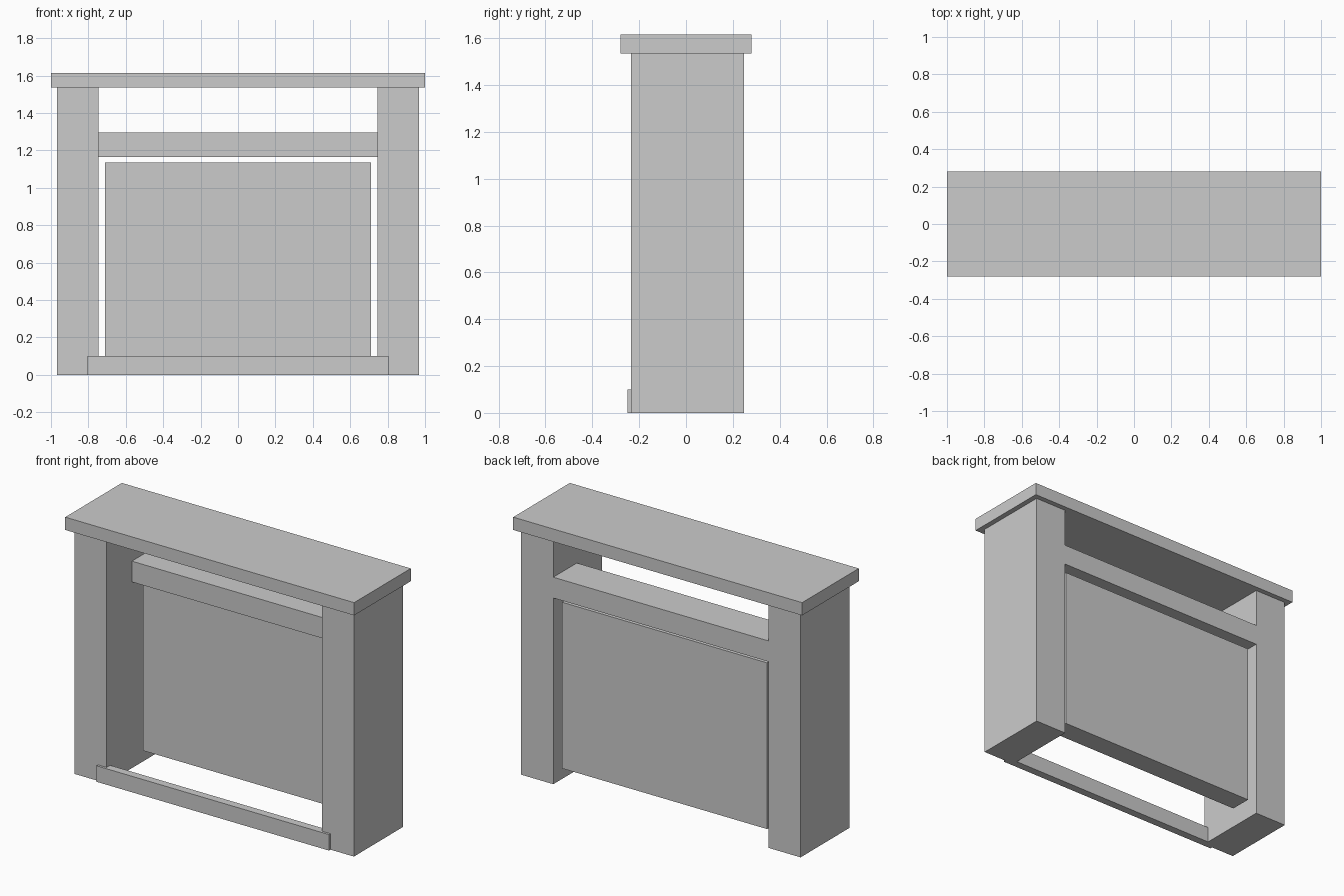
import bpy
import bmesh
from mathutils import Vector

if "Cube" in bpy.data.objects:
    bpy.data.objects.remove(bpy.data.objects["Cube"])


def box(name, x, y, z):
    """Axis-aligned box from (min, max) ranges."""
    lo, hi = Vector((x[0], y[0], z[0])), Vector((x[1], y[1], z[1]))
    bm = bmesh.new()
    bmesh.ops.create_cube(bm, size=1)
    bmesh.ops.scale(bm, vec=hi - lo, verts=bm.verts)
    mesh = bpy.data.meshes.new(name)
    bm.to_mesh(mesh)
    bm.free()
    obj = bpy.data.objects.new(name, mesh)
    obj.location = (lo + hi) / 2
    bpy.context.collection.objects.link(obj)
    return obj


# Top slab
box("top_slab", (-1, 1), (-0.28, 0.28), (1.535, 1.615))

# Side pillars
for side, s in (("left", -1), ("right", 1)):
    box(side + "_pillar", sorted((s * 0.745, s * 0.967)), (-0.235, 0.248), (0, 1.535))

# Shelf rail between the pillars, flush with their back
box("shelf_rail", (-0.745, 0.745), (0.015, 0.248), (1.165, 1.295))

# Inset panel, set in from the back
box("inset_panel", (-0.71, 0.71), (0.077, 0.213), (0.095, 1.135))

# Foot rail across the front
box("foot_rail", (-0.805, 0.805), (-0.25, -0.2), (0, 0.1))
